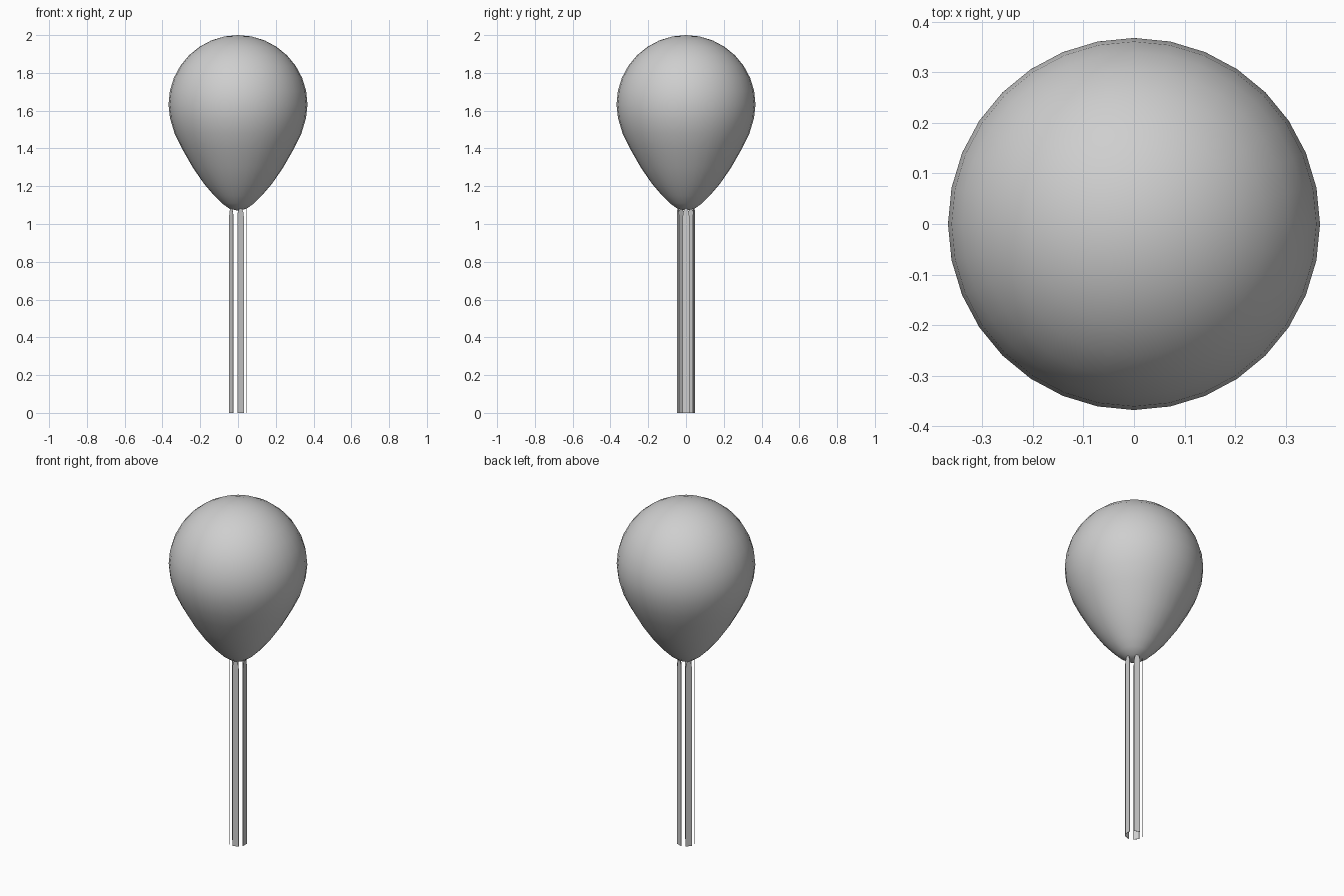
import bpy, bmesh, math

if "Cube" in bpy.data.objects:
    bpy.data.objects.remove(bpy.data.objects["Cube"])

grey = bpy.data.materials.new("light grey")
grey.diffuse_color = (0.62, 0.62, 0.62, 1)
grey.use_nodes = True
grey.node_tree.nodes["Principled BSDF"].inputs["Base Color"].default_value = grey.diffuse_color


def make_object(name, bm):
    bmesh.ops.recalc_face_normals(bm, faces=bm.faces)
    mesh = bpy.data.meshes.new(name)
    bm.to_mesh(mesh)
    bm.free()
    mesh.materials.append(grey)
    ob = bpy.data.objects.new(name, mesh)
    bpy.context.collection.objects.link(ob)
    return ob


# Teardrop body: round dome above, tapering to a small rounded tip below
R, MID, SEG = 0.368, 1.632, 32
profile = [(R * math.sin(math.radians(a)), MID + R * math.cos(math.radians(a)))
           for a in [i * 11.25 for i in range(1, 9)]]
profile += [(0.36, 1.56), (0.336, 1.48), (0.297, 1.40), (0.24, 1.30),
            (0.18, 1.213), (0.126, 1.15), (0.085, 1.109), (0.045, 1.081)]
bm = bmesh.new()
rings = [[bm.verts.new((r * math.cos(2 * math.pi * k / SEG),
                        r * math.sin(2 * math.pi * k / SEG), z))
          for k in range(SEG)] for r, z in profile]
top = bm.verts.new((0, 0, 2.0))
tip = bm.verts.new((0, 0, 1.07))
for k in range(SEG):
    n = (k + 1) % SEG
    bm.faces.new((top, rings[0][k], rings[0][n]))
    bm.faces.new((tip, rings[-1][n], rings[-1][k]))
    for a, b in zip(rings, rings[1:]):
        bm.faces.new((a[k], b[k], b[n], a[n]))
for f in bm.faces:
    f.smooth = True
make_object("teardrop_body", bm)

# Hanging strips: five thin upright bands in a ring, with rounded tops
APOTHEM, HALF, THICK = 0.045, 0.0175, 0.002
outline = [(-HALF, 0.0), (HALF, 0.0)]
outline += [(HALF * math.cos(math.pi * i / 8), 1.04 + 0.045 * math.sin(math.pi * i / 8))
            for i in range(9)]
for s in range(5):
    ang = s * math.tau / 5
    c, d = math.cos(ang), math.sin(ang)
    bm = bmesh.new()
    verts = [bm.verts.new((APOTHEM * c - u * d, APOTHEM * d + u * c, z)) for u, z in outline]
    face = bm.faces.new(verts)
    ext = bmesh.ops.extrude_face_region(bm, geom=[face], use_keep_orig=True)
    moved = [g for g in ext["geom"] if isinstance(g, bmesh.types.BMVert)]
    bmesh.ops.translate(bm, verts=moved, vec=(-THICK * c, -THICK * d, 0))
    make_object(f"hanging_strip_{s + 1}", bm)
